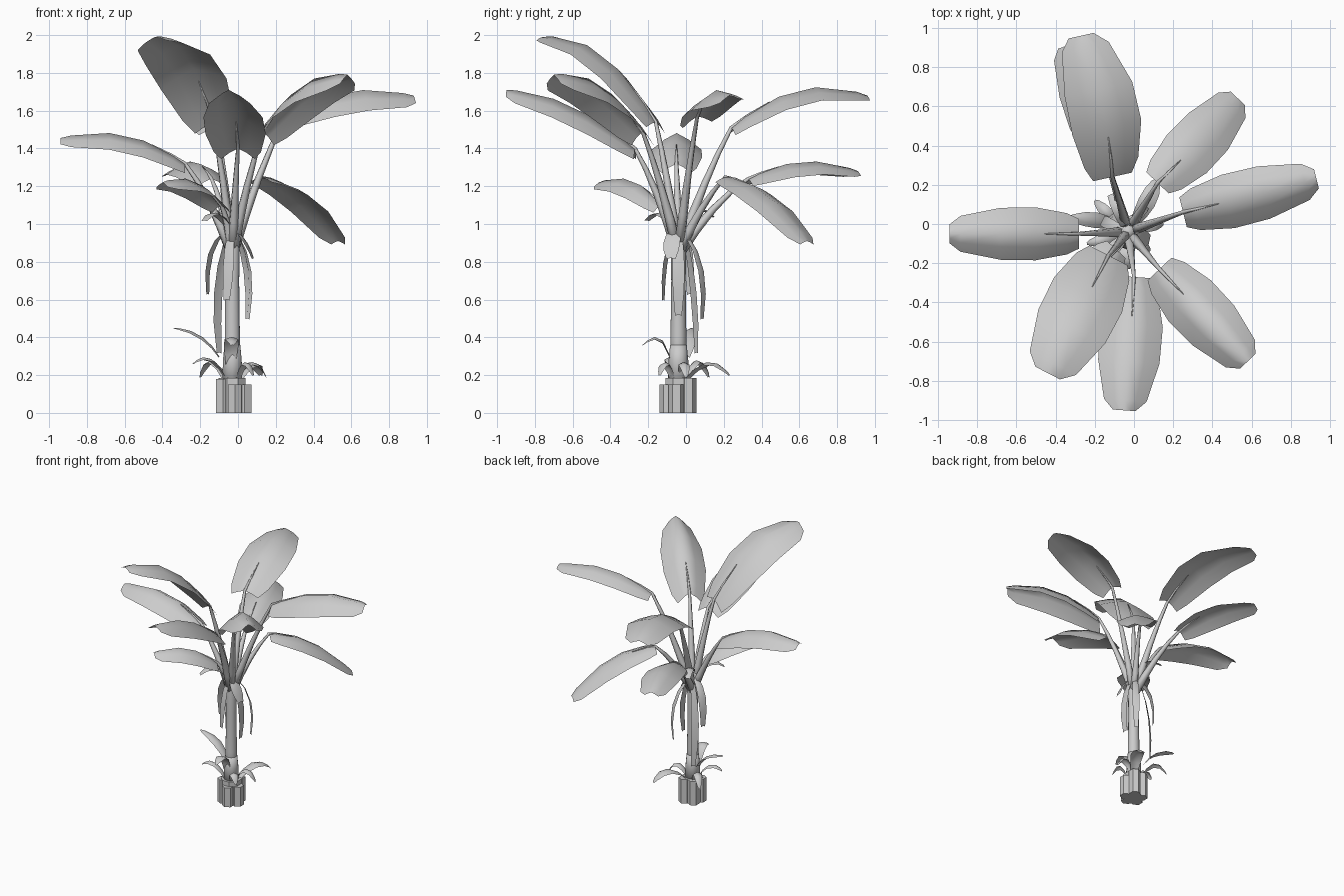
import bpy
import math
from mathutils import Vector

if "Cube" in bpy.data.objects:
    bpy.data.objects.remove(bpy.data.objects["Cube"], do_unlink=True)

grey = bpy.data.materials.new("plain_grey")
grey.use_nodes = True
grey.diffuse_color = (0.6, 0.6, 0.6, 1)
grey.node_tree.nodes["Principled BSDF"].inputs["Base Color"].default_value = (0.6, 0.6, 0.6, 1)

CENTRE = Vector((-0.03, -0.04, 0))


def surface(name, rows, wrap=False, caps=False, smooth=True):
    """Skin rows of points with quads, closing each row into a ring if asked."""
    n = len(rows[0])
    faces = []
    for r in range(len(rows) - 1):
        for c in range(n if wrap else n - 1):
            d = (c + 1) % n
            faces.append((r * n + c, r * n + d, (r + 1) * n + d, (r + 1) * n + c))
    if caps:
        last = (len(rows) - 1) * n
        faces += [tuple(reversed(range(n))), tuple(range(last, last + n))]
    mesh = bpy.data.meshes.new(name)
    mesh.from_pydata([tuple(p) for row in rows for p in row], [], faces)
    mesh.materials.append(grey)
    for p in mesh.polygons:
        p.use_smooth = smooth
    obj = bpy.data.objects.new(name, mesh)
    bpy.context.collection.objects.link(obj)
    return obj


def through(a, b, c, t):
    """Point on the parabola through a, b and c."""
    return a * (1 - t) * (1 - 2 * t) + b * 4 * t * (1 - t) + c * t * (2 * t - 1)


BROAD = [(0, 0.56), (0.1, 0.78), (0.35, 1), (0.62, 0.98), (0.92, 0.68), (1, 0.36)]
HANGING = [(0, 0.6), (0.25, 0.9), (0.5, 1), (0.75, 0.9), (1, 0.55)]
NARROW = [(0, 0.5), (0.2, 0.8), (0.45, 1), (0.7, 0.9), (0.9, 0.55), (1, 0.2)]


def blade(name, a, b, c, width, droop, outline, tilt=0):
    """Arched sheet folded down on both sides of its midrib."""
    a, b, c = Vector(a), Vector(b), Vector(c)
    out = c - a
    side = Vector((-out.y, out.x, 0)).normalized() * width / 2
    rows = []
    for t, w in outline:
        p = through(a, b, c, t)
        rows.append([p + side * w * u + Vector((0, 0, w * (tilt * u - droop * abs(u) ** 1.3)))
                     for u in (-1, -0.5, 0, 0.5, 1)])
    return surface(name, rows)


def tube(name, points, radii, sides=6):
    """Tapered stalk along points."""
    rows = []
    for i, p in enumerate(points):
        d = (points[min(i + 1, len(points) - 1)] - points[max(i - 1, 0)]).normalized()
        s = d.cross(Vector((0.3, 0.9, 0.1))).normalized()
        v = d.cross(s)
        rows.append([p + (s * math.cos(k * math.tau / sides) + v * math.sin(k * math.tau / sides)) * radii[i]
                     for k in range(sides)])
    return surface(name, rows, wrap=True, caps=True)


# Large leaves with their stalks: base, middle, tip, width, droop, tilt
leaves = {
    "back_upper": ((-0.11, 0.24, 1.51), (-0.16, 0.6, 1.71), (-0.27, 0.96, 1.68), 0.36, 0.07, 0),
    "back_lower": ((-0.14, 0.33, 1.24), (-0.23, 0.62, 1.33), (-0.34, 0.91, 1.28), 0.27, 0.07, 0),
    "back_left": ((0.12, 0.21, 1.25), (0.33, 0.42, 1.16), (0.53, 0.64, 0.91), 0.28, 0.05, 0),
    "left": ((0.25, 0.06, 1.57), (0.58, 0.14, 1.70), (0.93, 0.23, 1.68), 0.28, 0.08, 0.03),
    "front_left": ((0.13, -0.23, 1.49), (0.35, -0.46, 1.74), (0.58, -0.70, 1.79), 0.30, 0.13, 0),
    "front": ((0.0, -0.27, 1.40), (-0.02, -0.62, 1.63), (-0.05, -0.95, 1.71), 0.32, 0.10, 0),
    "front_right": ((-0.13, -0.16, 1.54), (-0.28, -0.45, 1.90), (-0.44, -0.76, 1.99), 0.39, 0.08, 0.03),
    "front_right_lower": ((-0.09, -0.13, 1.10), (-0.24, -0.29, 1.23), (-0.40, -0.46, 1.22), 0.23, 0.07, 0),
    "right": ((-0.28, -0.05, 1.32), (-0.60, -0.05, 1.47), (-0.94, -0.05, 1.455), 0.27, 0.09, 0),
}
for name, (a, b, c, width, droop, tilt) in leaves.items():
    blade("leaf_" + name, a, b, c, width, droop, BROAD, tilt)
    a, b, c = Vector(a), Vector(b), Vector(c)
    start = CENTRE + Vector((0, 0, 0.84))
    bend = start.lerp(a, 0.5) + Vector((0, 0, 0.04))
    path = [through(start, bend, a, t) for t in (0, 0.25, 0.5, 0.75, 1)]
    path += [through(a, b, c, t) - Vector((0, 0, 0.004)) for t in (0.12, 0.28)]
    tube("stalk_" + name, path, (0.03, 0.025, 0.019, 0.014, 0.01, 0.007, 0.002))

# Trunk and overlapping sheath at its foot
for name, profile in (("trunk", ((0.046, 0.1), (0.042, 0.4), (0.038, 0.7), (0.042, 0.9), (0.034, 0.99))),
                      ("foot_sheath", ((0.056, 0.15), (0.052, 0.28), (0.044, 0.36)))):
    tube(name, [CENTRE + Vector((0, 0, z)) for r, z in profile], [r for r, z in profile], 10)

# Withered leaves hanging down the trunk, and short stubs under the crown
hanging = [
    ((-0.06, -0.03, 0.97), (-0.145, 0.01, 0.85), (-0.16, 0.02, 0.63), 0.06),
    ((-0.06, 0.0, 0.92), (-0.105, 0.04, 0.64), (-0.10, 0.055, 0.32), 0.055),
    ((0.0, -0.04, 0.95), (0.055, -0.04, 0.76), (0.05, -0.04, 0.52), 0.065),
    ((-0.01, 0.0, 0.95), (0.05, 0.08, 0.76), (0.05, 0.085, 0.50), 0.05),
    ((-0.04, -0.07, 0.95), (-0.05, -0.11, 0.80), (-0.06, -0.12, 0.60), 0.06),
    ((-0.01, -0.06, 0.97), (0.04, -0.075, 0.91), (0.08, -0.08, 0.82), 0.09),
    ((-0.05, -0.07, 0.99), (-0.12, -0.14, 1.06), (-0.18, -0.21, 1.02), 0.07),
    ((-0.05, -0.01, 1.02), (-0.08, 0.07, 1.08), (-0.12, 0.15, 1.04), 0.06),
]
for i, (a, b, c, w) in enumerate(hanging):
    blade("withered_leaf_%d" % (i + 1), a, b, c, w, 0.01, HANGING)

# Small plants at the foot
shoots = [
    ((-0.10, 0.0, 0.30), (-0.20, 0.02, 0.41), (-0.34, 0.03, 0.45), 0.08),
    ((-0.04, -0.07, 0.22), (-0.035, -0.13, 0.39), (-0.03, -0.23, 0.36), 0.08),
    ((-0.06, -0.06, 0.18), (-0.15, -0.08, 0.29), (-0.24, -0.10, 0.26), 0.06),
    ((-0.07, 0.0, 0.18), (-0.14, 0.06, 0.28), (-0.20, 0.12, 0.19), 0.06),
    ((0.0, -0.02, 0.19), (0.08, -0.01, 0.27), (0.15, 0.0, 0.19), 0.06),
    ((0.0, 0.0, 0.18), (0.07, 0.12, 0.27), (0.12, 0.23, 0.20), 0.09),
    ((0.0, -0.07, 0.18), (0.04, -0.11, 0.27), (0.08, -0.14, 0.20), 0.06),
]
for i, (a, b, c, w) in enumerate(shoots):
    blade("shoot_%d" % (i + 1), a, b, c, w, 0.015, NARROW)


def prism(name, x, y, radius, height, sides):
    """Upright block with a regular outline."""
    ring = [(k + 0.5) * math.tau / sides for k in range(sides)]
    rows = [[CENTRE + Vector((x + radius * math.cos(t), y + radius * math.sin(t), z)) for t in ring]
            for z in (0, height)]
    return surface(name, rows, wrap=True, caps=True, smooth=False)


# Faceted base: a core ringed by angular blocks of uneven height
prism("base_core", 0, 0, 0.075, 0.185, 8)
for k, height in enumerate((0.15, 0.185, 0.185, 0.18, 0.15)):
    angle = math.radians(-10 + 72 * k)
    prism("base_block_%d" % (k + 1), 0.06 * math.cos(angle) + 0.005, 0.06 * math.sin(angle), 0.042, height, 6)
